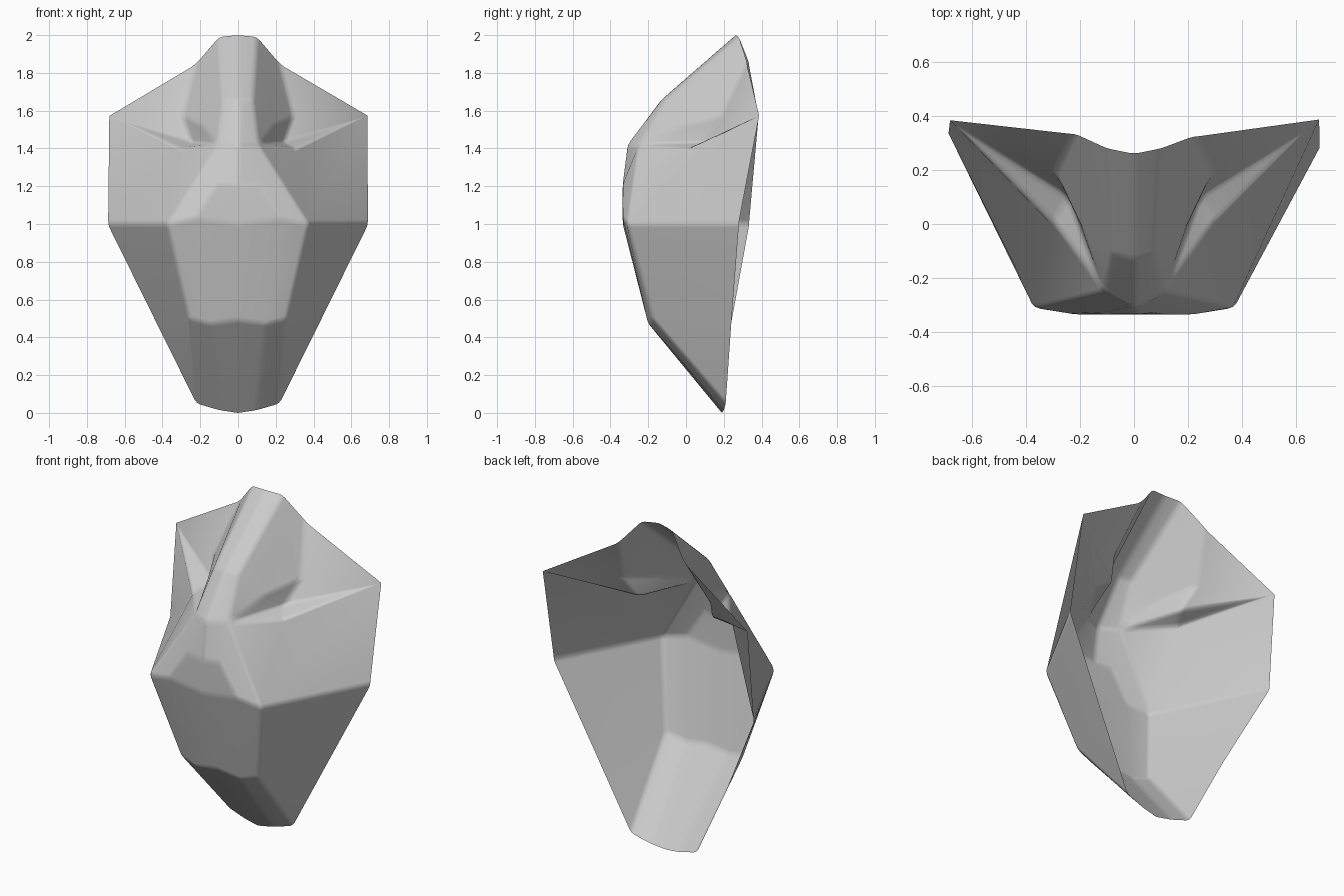
import bpy
import bmesh
from math import radians

default_cube = bpy.data.objects.get("Cube")
if default_cube:
    bpy.data.objects.remove(default_cube, do_unlink=True)

# One plain grey for the whole shell
grey = bpy.data.materials.new("plain_grey")
grey.use_nodes = True
colour = (0.6, 0.6, 0.6, 1)
grey.diffuse_color = colour
grey.node_tree.nodes["Principled BSDF"].inputs["Base Color"].default_value = colour

bm = bmesh.new()


def point(x, y, z):
    return bm.verts.new((x, y, z))


def patch(*corners):
    """Add a smooth face whose corners run clockwise from the front."""
    bm.faces.new(corners[::-1]).smooth = True


def build_half(side, temple_y, wing_y):
    """Build one half of the shell; side is 1 for left, -1 for right."""
    def pair(x, y, z):
        return point(side * x, y, z)

    def side_patch(*corners):
        patch(*corners[::side])

    # Edge of the nose ridge
    crown_side = pair(.1, .28, 1.99)
    bridge_side = pair(.08, -.11, 1.66)
    nose_side = pair(.11, -.25, 1.42)

    # Open outer rim
    temple = pair(.22, temple_y, 1.85)
    ear = pair(.625, .335, 1.55)
    wing = pair(.69, wing_y, 1)
    rim = pair(.433, .24, .48)
    chin_corner = pair(.22, .21, .05)
    chin_side = pair(.1, .2, .015)

    # Brow, sunken socket, shelf and cheek ridge
    brow = pair(.29, .19, 1.57)
    brow_inner = pair(.19, -.02, 1.52)
    socket = pair(.24, .1, 1.43)
    shelf = pair(.3, .01, 1.4)
    cheek = pair(.375, -.313, 1)
    cheek_low = pair(.26, -.18, .5)

    # Flat front panel
    panel_top = pair(.11, -.335, 1.21)
    panel_side = pair(.23, -.335, 1.03)
    panel_low = pair(.15, -.2, .47)

    # Nose ridge
    side_patch(crown, crown_side, bridge_side, bridge)
    side_patch(bridge, bridge_side, nose_side, nose)
    side_patch(nose, nose_side, panel_top, lip)

    # Front panel and chin
    side_patch(lip, panel_top, panel_side, muzzle)
    side_patch(muzzle, panel_side, panel_low, jaw)
    side_patch(jaw, panel_low, chin_side, chin)
    side_patch(panel_low, cheek_low, chin_corner, chin_side)

    # Forehead
    side_patch(crown_side, temple, brow, brow_inner, bridge_side)
    side_patch(temple, ear, brow)
    side_patch(bridge_side, brow_inner, nose_side)

    # Eye socket
    side_patch(brow, ear, socket)
    side_patch(brow_inner, brow, socket)
    side_patch(brow_inner, socket, nose_side)
    side_patch(socket, ear, shelf)
    side_patch(socket, shelf, nose_side)

    # Cheek and side wall
    side_patch(shelf, ear, wing, cheek)
    side_patch(nose_side, shelf, cheek)
    side_patch(nose_side, cheek, panel_side, panel_top)
    side_patch(panel_side, cheek, cheek_low, panel_low)
    side_patch(cheek, wing, rim, cheek_low)
    side_patch(cheek_low, rim, chin_corner)


# Centre line, from crown to chin
crown = point(0, .26, 2)
bridge = point(0, -.13, 1.66)
nose = point(0, -.315, 1.42)
lip = point(0, -.335, 1.2)
muzzle = point(0, -.335, 1)
jaw = point(0, -.2, .49)
chin = point(0, .19, 0)

# The right half flares slightly further back
build_half(1, .325, .28)
build_half(-1, .335, .335)

mesh = bpy.data.meshes.new("mask_shell")
bm.to_mesh(mesh)
bm.free()
mesh.materials.append(grey)

mask = bpy.data.objects.new("mask_shell", mesh)
bpy.context.collection.objects.link(mask)

# Soften the creases with narrow bands, keeping the broad planes flat
bevel = mask.modifiers.new("soft_creases", "BEVEL")
bevel.limit_method = "ANGLE"
bevel.angle_limit = radians(14)
bevel.width = .02
bevel.segments = 2
mask.modifiers.new("flat_planes", "WEIGHTED_NORMAL")
